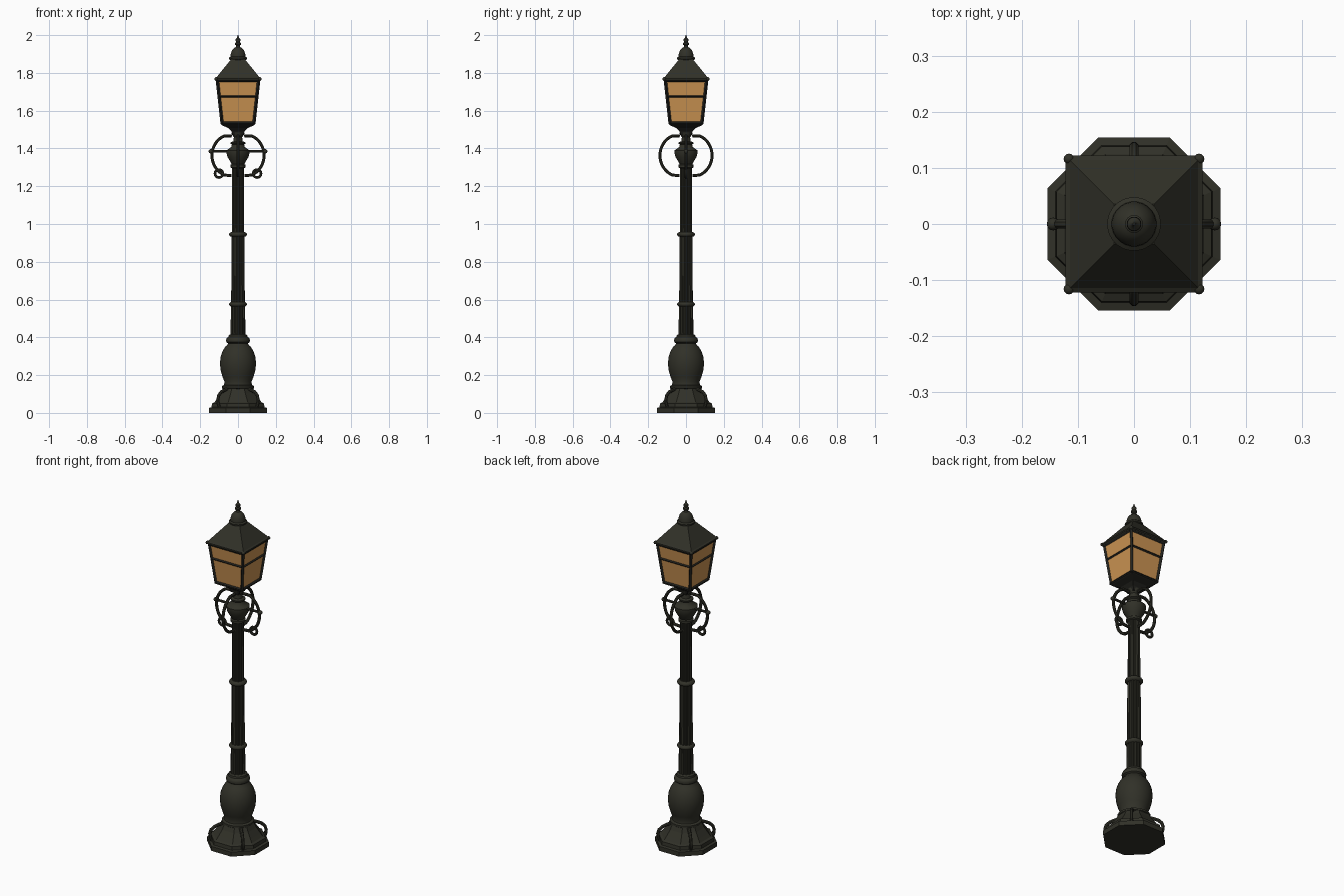
import bpy, bmesh, math
from mathutils import Vector

if "Cube" in bpy.data.objects:
    bpy.data.objects.remove(bpy.data.objects["Cube"])


def material(name, rgb):
    m = bpy.data.materials.new(name)
    m.diffuse_color = (*rgb, 1)
    m.use_nodes = True
    m.node_tree.nodes["Principled BSDF"].inputs["Base Color"].default_value = m.diffuse_color
    return m


IRON = material("dark iron", (0.030, 0.030, 0.021))
FRAME = material("black iron", (0.016, 0.016, 0.013))
GLASS = material("amber glass", (0.60, 0.295, 0.085))


def finish(bm, name, mat, smooth):
    bmesh.ops.recalc_face_normals(bm, faces=bm.faces)
    me = bpy.data.meshes.new(name)
    bm.to_mesh(me)
    bm.free()
    me.materials.append(mat)
    ob = bpy.data.objects.new(name, me)
    bpy.context.collection.objects.link(ob)
    if smooth:
        bpy.ops.object.select_all(action='DESELECT')
        ob.select_set(True)
        bpy.context.view_layer.objects.active = ob
        bpy.ops.object.shade_smooth_by_angle(angle=math.radians(40))
    return ob


def lathe(name, profile, sides=32, mat=IRON, flats=False, flute=0.0):
    """Stack of (radius, z) rings; flats: radius is measured to the flat side."""
    bm = bmesh.new()
    k = 1 / math.cos(math.pi / sides) if flats else 1
    rings = []
    for r, z in profile:
        ring = []
        for i in range(sides):
            a = math.tau * (i + 0.5) / sides
            q = r * k * (1 - flute if i % 4 > 1 else 1)
            ring.append(bm.verts.new((q * math.cos(a), q * math.sin(a), z)))
        rings.append(ring)
    for lo, hi in zip(rings, rings[1:]):
        for i in range(sides):
            j = (i + 1) % sides
            bm.faces.new((lo[i], lo[j], hi[j], hi[i]))
    bm.faces.new(rings[0])
    bm.faces.new(rings[-1])
    return finish(bm, name, mat, not flats and not flute)


def tube(name, pts, r, mat=IRON, sides=8, closed=False):
    """Round bar swept along a path lying in a plane."""
    pts = [Vector(p) for p in pts]
    n = len(pts)
    bm = bmesh.new()
    plane = Vector((0, 0, 0))
    for i in range(1, n - 1):
        plane += (pts[i] - pts[i - 1]).cross(pts[i + 1] - pts[i])
    if plane.length < 1e-8:
        plane = (pts[-1] - pts[0]).orthogonal()
    plane.normalize()
    rings = []
    for i, p in enumerate(pts):
        a = pts[(i - 1) % n] if closed else pts[max(i - 1, 0)]
        b = pts[(i + 1) % n] if closed else pts[min(i + 1, n - 1)]
        u = (b - a).normalized().cross(plane).normalized()
        rings.append([bm.verts.new(p + r * (u * math.cos(t) + plane * math.sin(t)))
                      for t in (math.tau * (s + 0.5) / sides for s in range(sides))])
    for i in range(n if closed else n - 1):
        lo, hi = rings[i], rings[(i + 1) % n]
        for s in range(sides):
            t = (s + 1) % sides
            bm.faces.new((lo[s], lo[t], hi[t], hi[s]))
    if not closed:
        bm.faces.new(rings[0])
        bm.faces.new(rings[-1])
    return finish(bm, name, mat, sides > 4)


def ball(name, pos, r, mat=IRON):
    bm = bmesh.new()
    bmesh.ops.create_uvsphere(bm, u_segments=12, v_segments=8, radius=r)
    bmesh.ops.translate(bm, verts=bm.verts, vec=pos)
    return finish(bm, name, mat, True)


def polar(a, r, z):
    return (r * math.cos(a), r * math.sin(a), z)


# Stepped octagonal foot
lathe("base", [(0.154, 0), (0.154, 0.026), (0.140, 0.030), (0.138, 0.050),
               (0.125, 0.056), (0.112, 0.075), (0.092, 0.105), (0.080, 0.130)], 8, flats=True)
# Scroll ribs on the diagonal sides of the foot
for k in range(4):
    a = math.pi / 4 + k * math.pi / 2
    tube(f"base_rib_{k}", [polar(a, r, z) for r, z in
         [(0.139, 0.028), (0.148, 0.048), (0.151, 0.070), (0.144, 0.093),
          (0.126, 0.110), (0.105, 0.119), (0.078, 0.128)]], 0.009)

# Turned vase and its collars
lathe("vase", [(0.078, 0.125), (0.086, 0.131), (0.086, 0.142), (0.074, 0.148),
               (0.072, 0.165), (0.082, 0.190), (0.092, 0.225), (0.096, 0.260),
               (0.093, 0.295), (0.083, 0.325), (0.068, 0.350), (0.057, 0.360),
               (0.053, 0.368), (0.062, 0.374), (0.064, 0.385), (0.060, 0.396),
               (0.051, 0.402), (0.049, 0.412), (0.036, 0.418)])

# Fluted column in tapering lengths, with rings between
lathe("column", [(0.039, 0.41), (0.038, 0.57), (0.036, 0.58), (0.035, 0.94),
                 (0.033, 0.95), (0.032, 1.31)], 48, flute=0.13)
for i, z in enumerate((0.575, 0.945)):
    lathe(f"column_ring_{i}", [(0.034, z - 0.013), (0.042, z - 0.010), (0.047, z - 0.003),
                               (0.047, z + 0.003), (0.042, z + 0.010), (0.034, z + 0.013)])

# Urn-shaped capital and neck
lathe("capital", [(0.032, 1.295), (0.041, 1.300), (0.041, 1.312), (0.034, 1.317),
                  (0.042, 1.332), (0.056, 1.355), (0.062, 1.378), (0.062, 1.390),
                  (0.049, 1.398), (0.036, 1.408), (0.033, 1.420), (0.039, 1.425),
                  (0.039, 1.432), (0.025, 1.438), (0.022, 1.460), (0.033, 1.475),
                  (0.035, 1.485)])

# Four open hoops around the capital
for k in range(4):
    a = k * math.pi / 2
    path = [(0.033, 1.466)]
    for i in range(19):
        t = math.radians(68 - i * 136 / 18)
        path.append((0.032 + 0.106 * math.cos(t), 1.363 + 0.112 * math.sin(t)))
    path.append((0.034, 1.256))
    tube(f"hoop_{k}", [polar(a, r, z) for r, z in path], 0.0085)

# Ladder bar with knob ends and small curls below it
tube("ladder_bar", [(-0.146, 0, 1.385), (0, 0, 1.385), (0.146, 0, 1.385)], 0.007)
for side, s in (("left", -1), ("right", 1)):
    ball(f"bar_knob_{side}", (s * 0.144, 0, 1.385), 0.0115)
    tube(f"curl_{side}", [(s * 0.101 + 0.021 * math.cos(t), 0, 1.267 + 0.021 * math.sin(t))
         for t in (math.tau * i / 16 for i in range(16))], 0.0075, closed=True)

# Lantern: square cup, glass, roof
lathe("lantern_cup", [(0.026, 1.470), (0.034, 1.490), (0.050, 1.507), (0.083, 1.522),
                      (0.089, 1.526), (0.089, 1.534)], 4, FRAME, flats=True)
lathe("glass", [(0.083, 1.532), (0.110, 1.765)], 4, GLASS, flats=True)
lathe("roof", [(0.113, 1.757), (0.122, 1.763), (0.122, 1.771), (0.114, 1.776),
               (0.036, 1.873)], 4, flats=True)

# Lantern frame: corner posts, cross bars and corner knobs
corners = [(1, 1), (-1, 1), (-1, -1), (1, -1)]
for k, (x, y) in enumerate(corners):
    x2, y2 = corners[(k + 1) % 4]
    lo, mid, hi = Vector((x, y, 0)) * 0.084, Vector((x, y, 0)) * 0.100, Vector((x, y, 0)) * 0.110
    lo.z, mid.z, hi.z = 1.53, 1.675, 1.765
    tube(f"corner_post_{k}", [lo, hi], 0.0085, FRAME, 4)
    for label, h, z in (("lower", 0.0845, 1.535), ("middle", 0.100, 1.675), ("upper", 0.110, 1.757)):
        tube(f"{label}_bar_{k}", [(x * h, y * h, z), (x2 * h, y2 * h, z)], 0.0065, FRAME, 4)
    ball(f"corner_knob_{k}", (x * 0.116, y * 0.116, 1.768), 0.0095)

# Dome and finial
lathe("finial", [(0.036, 1.866), (0.047, 1.872), (0.048, 1.880), (0.040, 1.886),
                 (0.039, 1.900), (0.033, 1.918), (0.022, 1.931), (0.012, 1.936),
                 (0.010, 1.945), (0.016, 1.950), (0.016, 1.958), (0.009, 1.963),
                 (0.013, 1.971), (0.012, 1.979), (0.006, 1.984), (0.004, 1.992),
                 (0.002, 2.0)], 24)
